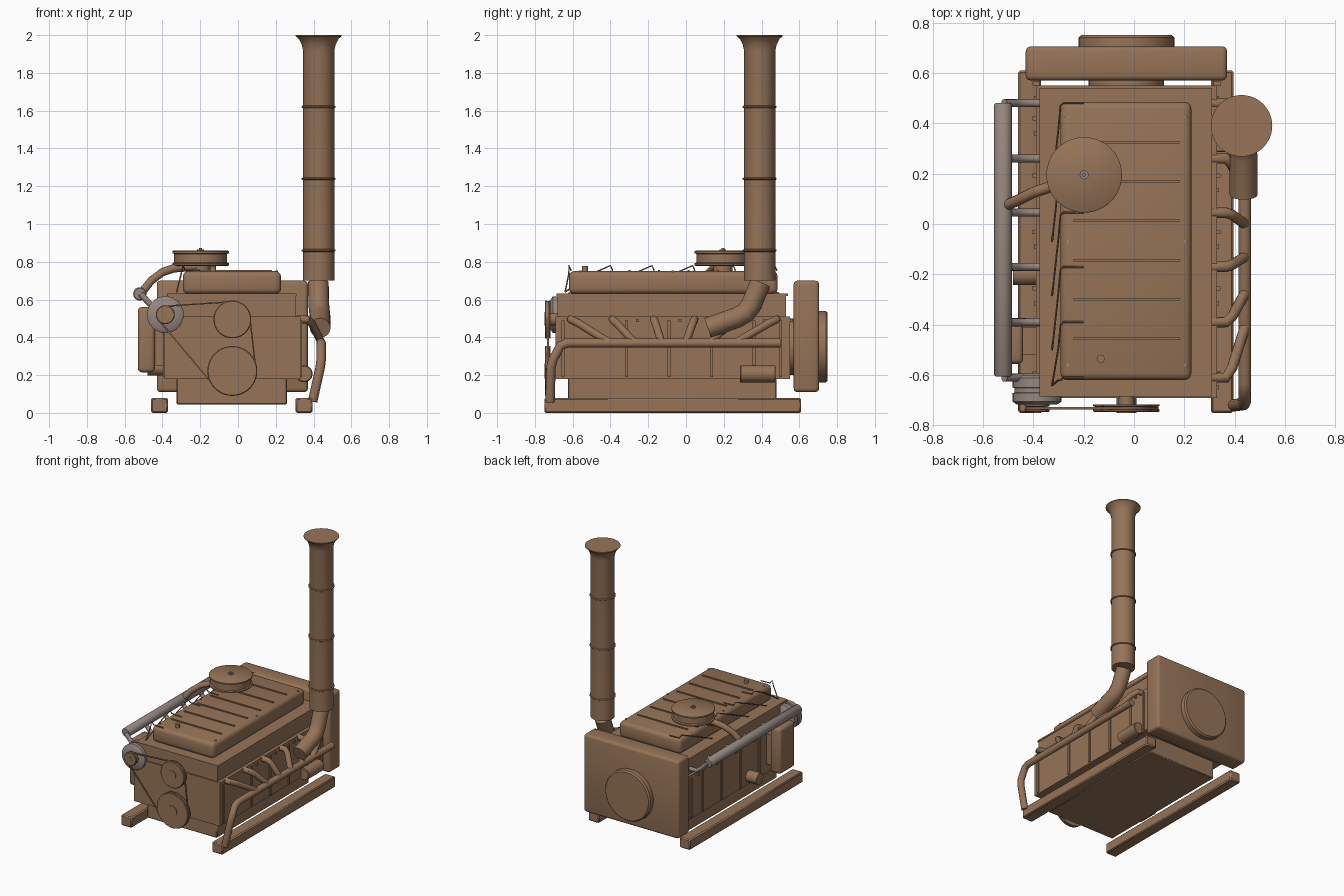
import bpy, bmesh, math
from mathutils import Vector, Matrix

if "Cube" in bpy.data.objects:
    bpy.data.objects.remove(bpy.data.objects["Cube"])


def material(name, rgb):
    m = bpy.data.materials.new(name)
    m.diffuse_color = (*rgb, 1)
    m.use_nodes = True
    m.node_tree.nodes["Principled BSDF"].inputs["Base Color"].default_value = m.diffuse_color
    return m


BROWN = material("brown paint", (0.305, 0.174, 0.098))
GREY = material("warm grey metal", (0.305, 0.242, 0.216))


def finish(name, me, mat, smooth=True):
    ob = bpy.data.objects.new(name, me)
    bpy.context.collection.objects.link(ob)
    me.materials.clear()
    me.materials.append(mat)
    if smooth:
        bpy.ops.object.select_all(action='DESELECT')
        ob.select_set(True)
        bpy.context.view_layer.objects.active = ob
        bpy.ops.object.shade_smooth_by_angle(angle=math.radians(40))
    return ob


def box(name, x, y, z, bevel=0, mat=BROWN, segs=3):
    """Box from three (min, max) ranges, optionally with rounded edges."""
    bm = bmesh.new()
    bmesh.ops.create_cube(bm, size=1)
    for v in bm.verts:
        for i, (lo, hi) in enumerate((x, y, z)):
            v.co[i] = lo + (v.co[i] + 0.5) * (hi - lo)
    if bevel:
        bmesh.ops.bevel(bm, geom=bm.edges[:], offset=bevel, segments=segs,
                        profile=0.5, affect='EDGES')
    me = bpy.data.meshes.new(name)
    bm.to_mesh(me)
    bm.free()
    return finish(name, me, mat, bevel > 0)


AXES = {'z': Matrix.Identity(3),
        'y': Matrix.Rotation(-math.pi / 2, 3, 'X'),
        'x': Matrix.Rotation(math.pi / 2, 3, 'Y')}


def lathe(name, profile, centre, axis='z', mat=BROWN, n=40):
    """Closed solid from (radius, height) steps turned around an axis."""
    bm = bmesh.new()
    rings = []
    for r, h in profile:
        rings.append([bm.verts.new(AXES[axis] @ Vector((
            r * math.cos(2 * math.pi * i / n), r * math.sin(2 * math.pi * i / n), h))
            + Vector(centre)) for i in range(n)])
    for a, b in zip(rings, rings[1:]):
        for i in range(n):
            j = (i + 1) % n
            bm.faces.new((a[i], a[j], b[j], b[i]))
    bm.faces.new(rings[0][::-1])
    bm.faces.new(rings[-1])
    bmesh.ops.recalc_face_normals(bm, faces=bm.faces[:])
    me = bpy.data.meshes.new(name)
    bm.to_mesh(me)
    bm.free()
    return finish(name, me, mat)


def tube(name, pts, r, mat=BROWN, res=4, cyclic=False):
    """Round pipe along a list of points."""
    cu = bpy.data.curves.new(name + "_path", 'CURVE')
    cu.dimensions = '3D'
    cu.bevel_depth = r
    cu.bevel_resolution = res
    cu.use_fill_caps = True
    sp = cu.splines.new('POLY')
    sp.points.add(len(pts) - 1)
    for p, co in zip(sp.points, pts):
        p.co = (*co, 1)
    sp.use_cyclic_u = cyclic
    tmp = bpy.data.objects.new(name + "_path", cu)
    bpy.context.collection.objects.link(tmp)
    dg = bpy.context.evaluated_depsgraph_get()
    me = bpy.data.meshes.new_from_object(tmp.evaluated_get(dg))
    bpy.data.objects.remove(tmp)
    return finish(name, me, mat)


PORTS = [0.48, 0.26, 0.045, -0.17, -0.39, -0.61]

# Skid rails, oil pan, block and head
box("left_rail", (-0.46, -0.37), (-0.75, 0.61), (0, 0.08), 0.008, segs=1)
box("right_rail", (0.305, 0.395), (-0.75, 0.61), (0, 0.08), 0.008, segs=1)
box("oil_pan", (-0.325, 0.26), (-0.625, 0.48), (0.045, 0.19), 0.006, segs=1)
box("engine_block", (-0.39, 0.33), (-0.69, 0.55), (0.18, 0.51))
box("cylinder_head", (-0.37, 0.305), (-0.68, 0.53), (0.51, 0.62))
box("head_gasket", (-0.375, 0.31), (-0.685, 0.54), (0.62, 0.632))
box("valve_cover", (-0.292, 0.228), (-0.62, 0.485), (0.63, 0.75), 0.028)

# Block side ribs and bolts
for i in range(6):
    y = -0.58 + 0.2 * i + 0.11 * (i > 0) - 0.07 + 0.025 * i * (i > 0)
    y = min(y, 0.5)
    for s, x in (("left", -0.39), ("right", 0.33)):
        box(f"{s}_rib", (x - 0.008, x + 0.008), (y - 0.008, y + 0.008), (0.19, 0.49))
        box(f"{s}_bolt", (x - 0.014, x + 0.014), (y + 0.05, y + 0.066), (0.48, 0.496))

# Valve cover ribs, screws and filler cap
for i in range(6):
    y = 0.325 - 0.156 * i
    box("cover_rib", (-0.24, 0.18), (y - 0.005, y + 0.005), (0.745, 0.757))
for x in (-0.265, 0.205):
    for y in (0.425, -0.07, -0.56):
        lathe("cover_screw", [(0.007, 0), (0.007, 0.016)], (x, y, 0.738), mat=GREY, n=10)
lathe("filler_cap", [(0.016, 0), (0.016, 0.035)], (-0.132, -0.535, 0.742), n=16)

# Flywheel housing at the rear
box("flywheel_housing", (-0.43, 0.37), (0.57, 0.705), (0.11, 0.70), 0.02)
lathe("flywheel_cover", [(0.19, 0), (0.19, 0.04), (0.18, 0.05)], (-0.03, 0.70, 0.35), 'y', n=48)
lathe("flywheel_neck", [(0.15, 0), (0.15, 0.04)], (-0.03, 0.54, 0.35), 'y')

# Air cleaner with its pipe to the intake
lathe("air_cleaner", [(0.05, 0), (0.05, 0.035), (0.14, 0.035), (0.15, 0.04), (0.15, 0.05),
                      (0.14, 0.054), (0.14, 0.1), (0.15, 0.103), (0.15, 0.113), (0.145, 0.117)],
      (-0.198, 0.195, 0.742), n=48)
lathe("air_cleaner_nut", [(0.018, 0), (0.018, 0.01), (0.008, 0.01), (0.008, 0.018)],
      (-0.198, 0.195, 0.855), mat=GREY, n=12)
tube("intake_pipe", [(-0.22, 0.17, 0.775), (-0.34, 0.145, 0.765), (-0.40, 0.125, 0.745),
                     (-0.46, 0.095, 0.70), (-0.515, 0.07, 0.63)], 0.022)

# Intake manifold with runners
lathe("intake_manifold", [(0.03, 0), (0.035, 0.006), (0.035, 1.079), (0.03, 1.085)],
      (-0.52, -0.605, 0.63), 'y', GREY, 24)
for y in PORTS:
    tube("intake_runner", [(-0.35, y, 0.55), (-0.43, y, 0.55), (-0.47, y, 0.58),
                           (-0.515, y, 0.63)], 0.016, GREY)

# Left side accessories
box("oil_cooler", (-0.53, -0.44), (-0.555, -0.375), (0.215, 0.56), 0.02)
box("cooler_mount", (-0.45, -0.38), (-0.52, -0.41), (0.25, 0.48))
lathe("oil_filter", [(0.043, 0), (0.043, 0.095), (0.036, 0.1)][::-1],
      (-0.48, -0.2, 0.24), 'x', n=24)

# Starter motor on the right
lathe("starter_motor", [(0.04, 0), (0.045, 0.005), (0.045, 0.185), (0.04, 0.19)],
      (0.35, 0.285, 0.207), 'y', n=28)

# Alternator and drive pulleys
lathe("alternator", [(0.08, 0), (0.097, 0.012), (0.097, 0.045), (0.09, 0.048), (0.09, 0.065),
                     (0.097, 0.068), (0.097, 0.105), (0.08, 0.118)],
      (-0.385, -0.717, 0.52), 'y', GREY, 32)
box("alternator_bracket", (-0.40, -0.33), (-0.68, -0.62), (0.42, 0.50))


def pulley(name, x, z, r, hub):
    lathe(name, [(r - 0.004, 0), (r, 0.004), (r, 0.01), (r - 0.012, 0.014), (r - 0.012, 0.02),
                 (r, 0.024), (r, 0.03), (hub, 0.03), (hub, 0.08)], (x, -0.747, z), 'y')
    lathe(name + "_hub", [(hub, 0), (hub, 0.008)], (x, -0.75, z), 'y', n=24)


WHEELS = [(-0.385, 0.52, 0.05, 0.015), (-0.03, 0.495, 0.1, 0.032), (-0.03, 0.222, 0.132, 0.04)]
for label, w in zip(("alternator_pulley", "water_pump_pulley", "crank_pulley"), WHEELS):
    pulley(label, *w)

# Belt wrapped around the pulleys
bm = bmesh.new()
for x, z, r, _ in WHEELS:
    for i in range(48):
        a = 2 * math.pi * i / 48
        for y in (-0.736, -0.726):
            bm.verts.new((x + r * math.cos(a) * 0.97, y, z + r * math.sin(a) * 0.97))
hull = bmesh.ops.convex_hull(bm, input=bm.verts[:])
bmesh.ops.delete(bm, geom=[v for v in bm.verts if not v.link_faces], context='VERTS')
bmesh.ops.delete(bm, geom=[f for f in bm.faces if abs(f.normal.y) > 0.9], context='FACES')
belt_mesh = bpy.data.meshes.new("drive_belt")
bm.to_mesh(belt_mesh)
bm.free()
belt = finish("drive_belt", belt_mesh, BROWN)
solid = belt.modifiers.new("thickness", 'SOLIDIFY')
solid.thickness = 0.007

# Exhaust collector running forward and down, with six runners
tube("exhaust_collector", [(0.44, 0.50, 0.37), (0.44, -0.63, 0.37), (0.44, -0.665, 0.355),
                           (0.44, -0.705, 0.28), (0.435, -0.715, 0.24), (0.395, -0.72, 0.06)], 0.025)
for y, y2 in zip(PORTS, (0.27, 0.13, 0.0, -0.13, -0.275, -0.41)):
    tube("exhaust_runner", [(0.31, y, 0.495), (0.365, y, 0.495), (0.39, y + (y2 - y) * 0.2, 0.475),
                            (0.44, y2, 0.375)], 0.021)

# Exhaust elbow and vertical stack
tube("exhaust_elbow", [(0.435, 0.115, 0.45), (0.435, 0.27, 0.505), (0.432, 0.315, 0.53),
                       (0.428, 0.345, 0.57), (0.425, 0.395, 0.69)], 0.055, res=6)
lathe("exhaust_stack", [(0.083, 0.70), (0.083, 1.92), (0.09, 1.95), (0.105, 1.98), (0.122, 1.995),
                        (0.122, 2.0)], (0.427, 0.39, 0), n=48)
for z in (0.86, 1.24, 1.62):
    lathe("stack_band", [(0.083, -0.007), (0.09, -0.003), (0.09, 0.003), (0.083, 0.007)],
          (0.427, 0.39, z), n=48)

# Thin fuel lines along the left of the cover
for y in PORTS:
    tube("fuel_line", [(-0.2, y, 0.755), (-0.28, y, 0.758), (-0.292, y - 0.01, 0.78),
                       (-0.30, max(y - 0.1, -0.62), 0.74),
                       (-0.325, max(y - 0.33, -0.64), 0.64)], 0.004, res=1)
